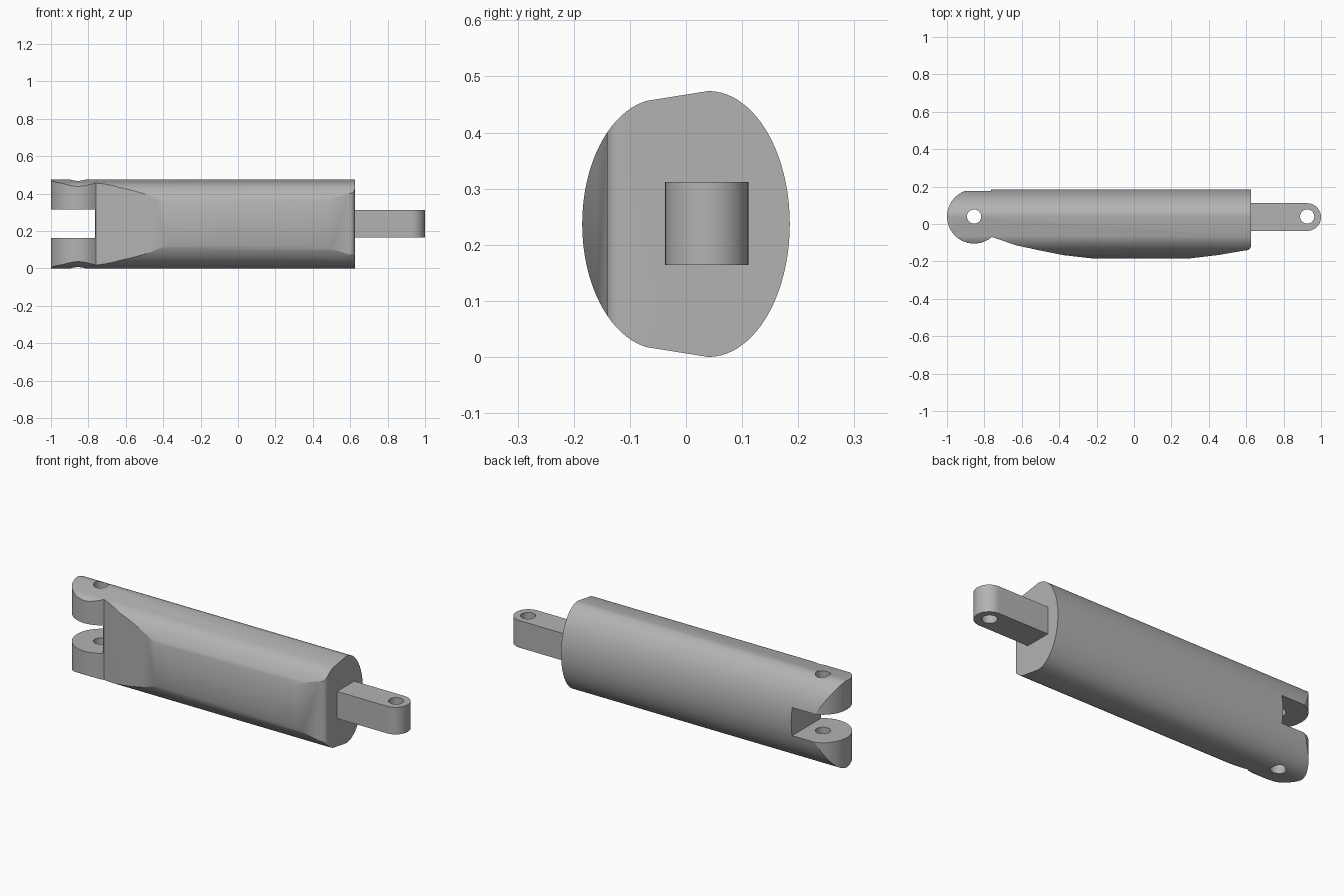
import bpy, bmesh
from math import cos, sin, pi, radians
from mathutils import Vector

cube = bpy.data.objects.get("Cube")
if cube:
    bpy.data.objects.remove(cube, do_unlink=True)

gray = bpy.data.materials.new("plain gray")
gray.use_nodes = True
color = (0.45, 0.45, 0.45, 1)
gray.diffuse_color = color
gray.node_tree.nodes["Principled BSDF"].inputs["Base Color"].default_value = color

MID = 0.237       # centre height
PIN_Y = 0.04      # line of the pins


def arc(cx, cy, rx, ry, start, end, steps=24):
    angles = [radians(start + (end - start) * i / steps) for i in range(steps + 1)]
    return [(cx + rx * cos(a), cy + ry * sin(a)) for a in angles]


def prism(name, points, low, high, axis):
    """Extrude a closed outline along x (outline is y, z) or z (outline is x, y)."""
    bm = bmesh.new()
    place = (lambda p: (low, *p)) if axis == "x" else (lambda p: (*p, low))
    face = bm.faces.new([bm.verts.new(place(p)) for p in points])
    direction = Vector((1, 0, 0)) if axis == "x" else Vector((0, 0, 1))
    result = bmesh.ops.extrude_face_region(bm, geom=[face])
    moved = [v for v in result["geom"] if isinstance(v, bmesh.types.BMVert)]
    bmesh.ops.translate(bm, verts=moved, vec=direction * (high - low))
    bmesh.ops.recalc_face_normals(bm, faces=bm.faces)
    mesh = bpy.data.meshes.new(name)
    bm.to_mesh(mesh)
    bm.free()
    obj = bpy.data.objects.new(name, mesh)
    bpy.context.collection.objects.link(obj)
    mesh.materials.append(gray)
    return obj


def combine(target, tool, operation):
    """Apply a boolean and remove the helper."""
    bpy.context.view_layer.objects.active = target
    mod = target.modifiers.new(operation, "BOOLEAN")
    mod.operation, mod.object, mod.solver = operation, tool, "EXACT"
    bpy.ops.object.modifier_apply(modifier=mod.name)
    bpy.data.objects.remove(tool, do_unlink=True)


def drill(target, x, radius):
    hole = arc(x, PIN_Y, radius, radius, 0, 360, 32)[:-1]
    combine(target, prism("hole_cutter", hole, -0.1, 0.6, "z"), "DIFFERENCE")


# Cylinder body: oval section with a ridge above and below the pin line
section = (arc(PIN_Y, MID, 0.145, MID, -90, 90, 40)
           + arc(-0.045, MID, 0.14, 0.223, 100, 260, 40))
body = prism("cylinder_body", section, -1, 0.625, "x")

# Plan outline: round clevis end, tapered belly, softened far corner
outline = (arc(-0.855, PIN_Y, 0.145, 0.145, 90, 311)
           + [(-0.63, -0.114), (-0.5, -0.142), (-0.38, -0.166), (-0.26, -0.18),
              (-0.2, -0.186), (0.28, -0.186), (0.33, -0.18), (0.45, -0.166), (0.595, -0.141)]
           + arc(0.6, -0.116, 0.025, 0.025, -80, 0, 6)
           + [(0.625, 0.2), (-0.765, 0.2), (-0.765, 0.185)])
combine(body, prism("plan_cutter", outline, -0.1, 0.6, "z"), "INTERSECT")

# Clevis slot and pin hole
slot = [(-1.1, -0.3), (-0.765, -0.3), (-0.765, 0.3), (-1.1, 0.3)]
combine(body, prism("slot_cutter", slot, 0.162, 0.315, "z"), "DIFFERENCE")
drill(body, -0.855, 0.038)

# Square piston rod with a rounded eye
rod_outline = [(0.6, -0.037), *arc(0.926, 0.037, 0.074, 0.074, -90, 90), (0.6, 0.111)]
rod = prism("piston_rod", rod_outline, 0.164, 0.312, "z")
drill(rod, 0.926, 0.038)

for obj in (body, rod):
    bpy.ops.object.select_all(action="DESELECT")
    obj.select_set(True)
    bpy.context.view_layer.objects.active = obj
    bpy.ops.object.shade_smooth_by_angle(angle=radians(25))
